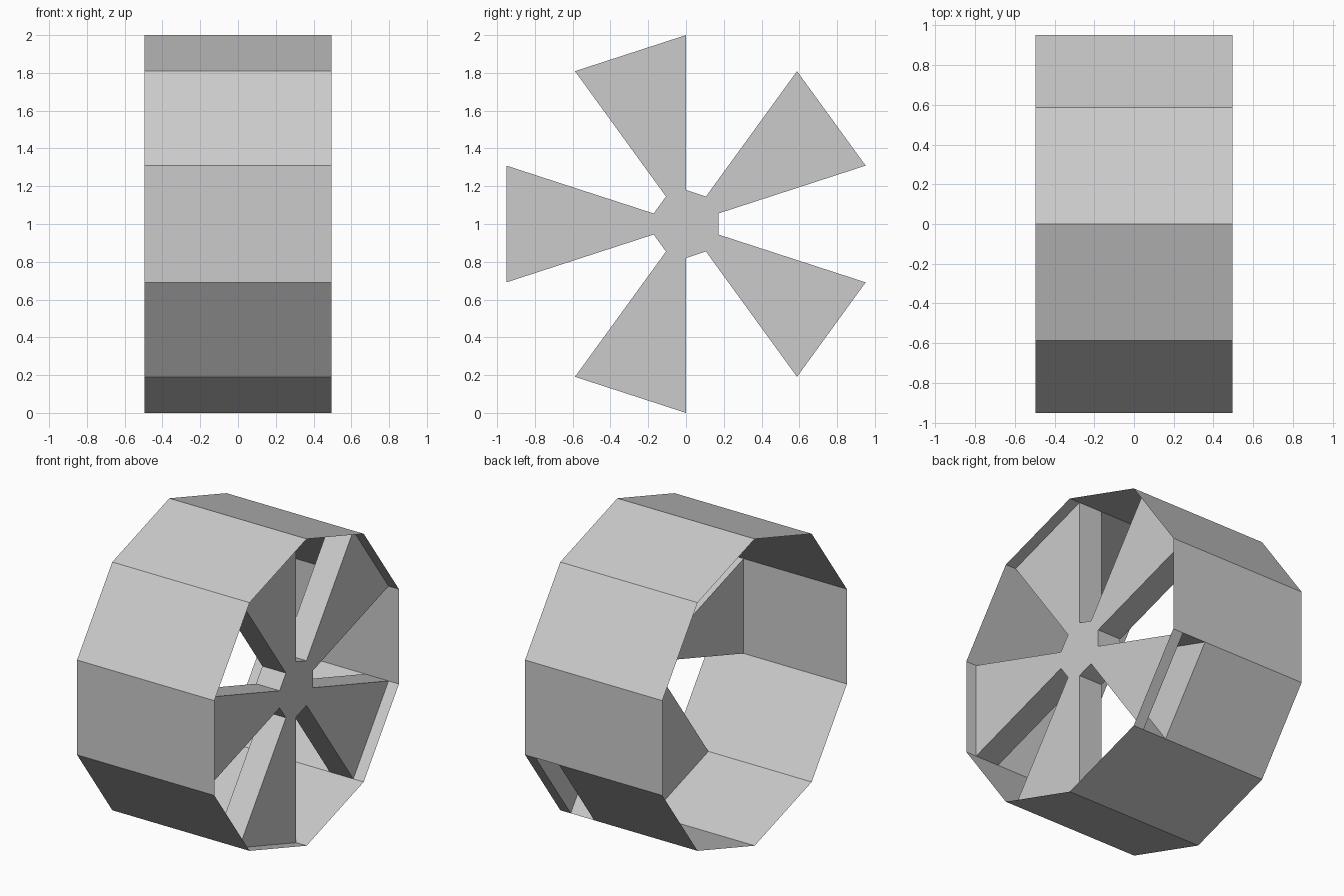
import bpy, bmesh
from math import sin, cos, pi

if "Cube" in bpy.data.objects:
    bpy.data.objects.remove(bpy.data.objects["Cube"])

N = 10                       # sides of the wheel
X_BACK, X_FRONT = -0.495, 0.495
SPOKE_BACK, SPOKE_FRONT = 0.25, 0.42
HUB_R = 0.18
OPEN_SECTOR = 3              # the spoke whose outer end is open


def ring(bm, x, r):
    return [bm.verts.new((x, r * sin(2 * pi * k / N), 1 + r * cos(2 * pi * k / N)))
            for k in range(N)]


def finish(bm, name):
    bmesh.ops.recalc_face_normals(bm, faces=bm.faces)
    mesh = bpy.data.meshes.new(name)
    bm.to_mesh(mesh)
    bm.free()
    obj = bpy.data.objects.new(name, mesh)
    bpy.context.collection.objects.link(obj)
    return obj


# Thin rim: bands along x, with one slot left open at a spoke end
bm = bmesh.new()
rings = [ring(bm, x, 1.0) for x in (X_BACK, SPOKE_BACK, SPOKE_FRONT, X_FRONT)]
for band, (a, b) in enumerate(zip(rings, rings[1:])):
    for k in range(N):
        if band == 1 and k == OPEN_SECTOR:
            continue
        j = (k + 1) % N
        bm.faces.new((a[k], a[j], b[j], b[k]))
finish(bm, "rim")

# Hub and five wedge spokes; the rim closes their outer ends
bm = bmesh.new()
hub_b, hub_f = ring(bm, SPOKE_BACK, HUB_R), ring(bm, SPOKE_FRONT, HUB_R)
out_b, out_f = ring(bm, SPOKE_BACK, 1.0), ring(bm, SPOKE_FRONT, 1.0)
bm.faces.new(hub_b)
bm.faces.new(hub_f)
for k in range(N):
    j = (k + 1) % N
    if k % 2:
        for h, o in ((hub_b, out_b), (hub_f, out_f)):
            bm.faces.new((h[k], h[j], o[j], o[k]))
    else:
        bm.faces.new((hub_b[k], hub_b[j], hub_f[j], hub_f[k]))
    bm.faces.new((hub_b[k], hub_f[k], out_f[k], out_b[k]))
finish(bm, "hub_and_spokes")
